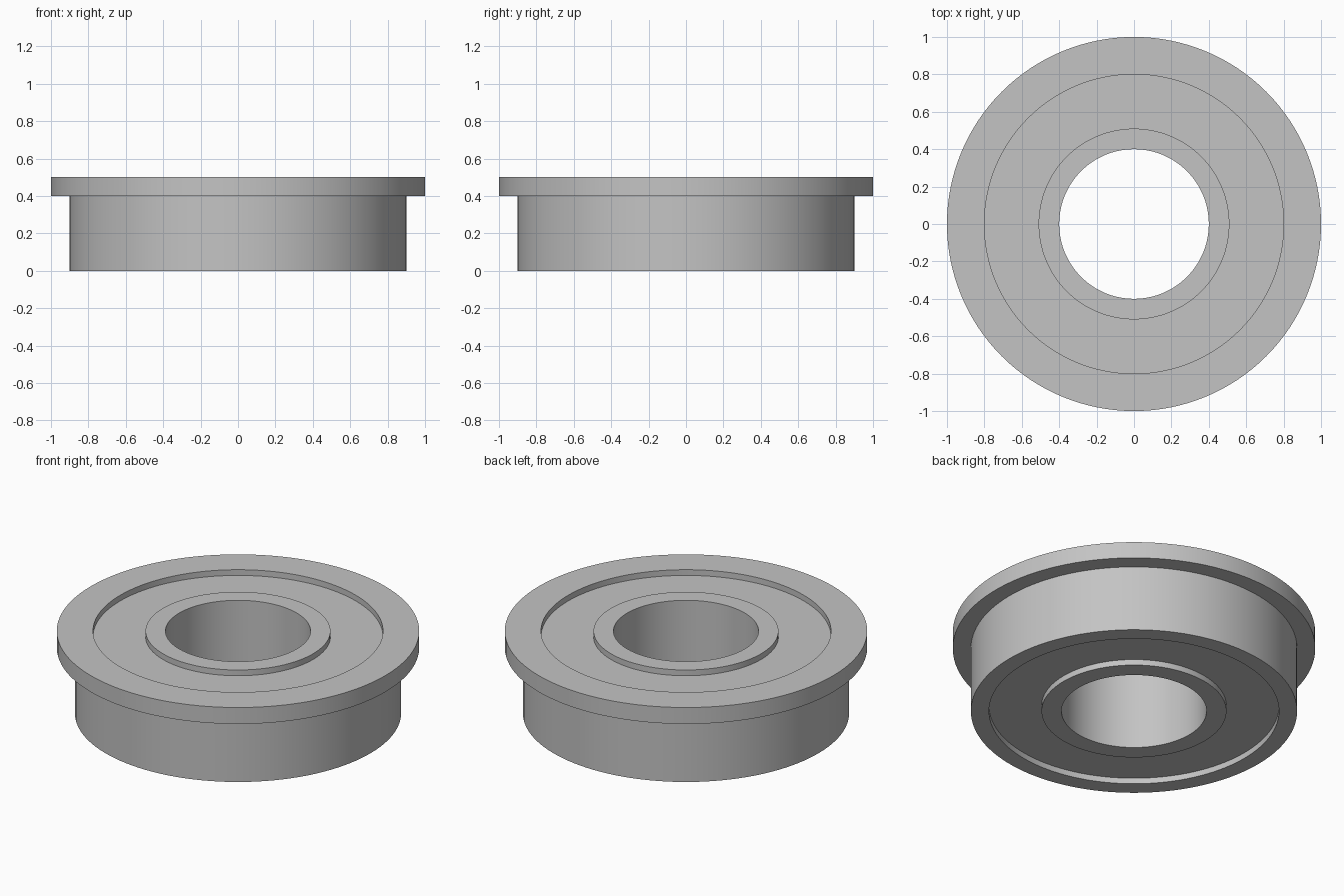
import bpy
import bmesh
from math import cos, sin, tau

cube = bpy.data.objects.get("Cube")
if cube:
    bpy.data.objects.remove(cube, do_unlink=True)

SEGMENTS = 128
HEIGHT = 0.5
RECESS = 0.035
BORE_R, INNER_R, OUTER_R, BODY_R, FLANGE_R = 0.4, 0.51, 0.8, 0.9, 1.0
FLANGE_Z = 0.4

steel = bpy.data.materials.new("steel grey")
steel.use_nodes = True
steel.diffuse_color = (0.55, 0.55, 0.55, 1)
steel.node_tree.nodes["Principled BSDF"].inputs["Base Color"].default_value = steel.diffuse_color


def lathe(name, profile):
    """Revolve a closed (radius, z) profile around the z axis."""
    bm = bmesh.new()
    rings = []
    for i in range(SEGMENTS):
        a = tau * i / SEGMENTS
        rings.append([bm.verts.new((r * cos(a), r * sin(a), z)) for r, z in profile])
    n = len(profile)
    for i, ring in enumerate(rings):
        after = rings[(i + 1) % SEGMENTS]
        for j in range(n):
            k = (j + 1) % n
            bm.faces.new((ring[j], after[j], after[k], ring[k]))
    bmesh.ops.recalc_face_normals(bm, faces=bm.faces)
    mesh = bpy.data.meshes.new(name)
    bm.to_mesh(mesh)
    bm.free()
    mesh.materials.append(steel)
    obj = bpy.data.objects.new(name, mesh)
    bpy.context.collection.objects.link(obj)
    bpy.ops.object.select_all(action="DESELECT")
    obj.select_set(True)
    bpy.context.view_layer.objects.active = obj
    bpy.ops.object.shade_smooth_by_angle()
    return obj


def tube(name, r0, r1, z0, z1):
    return lathe(name, [(r0, z0), (r1, z0), (r1, z1), (r0, z1)])


# Outer race with the flange around its top
lathe("flanged_outer_race", [
    (OUTER_R, 0), (BODY_R, 0), (BODY_R, FLANGE_Z), (FLANGE_R, FLANGE_Z),
    (FLANGE_R, HEIGHT), (OUTER_R, HEIGHT)])

# Inner race around the bore
tube("inner_race", BORE_R, INNER_R, 0, HEIGHT)

# Shield filling the gap, recessed on both sides
tube("shield", INNER_R, OUTER_R, RECESS, HEIGHT - RECESS)
